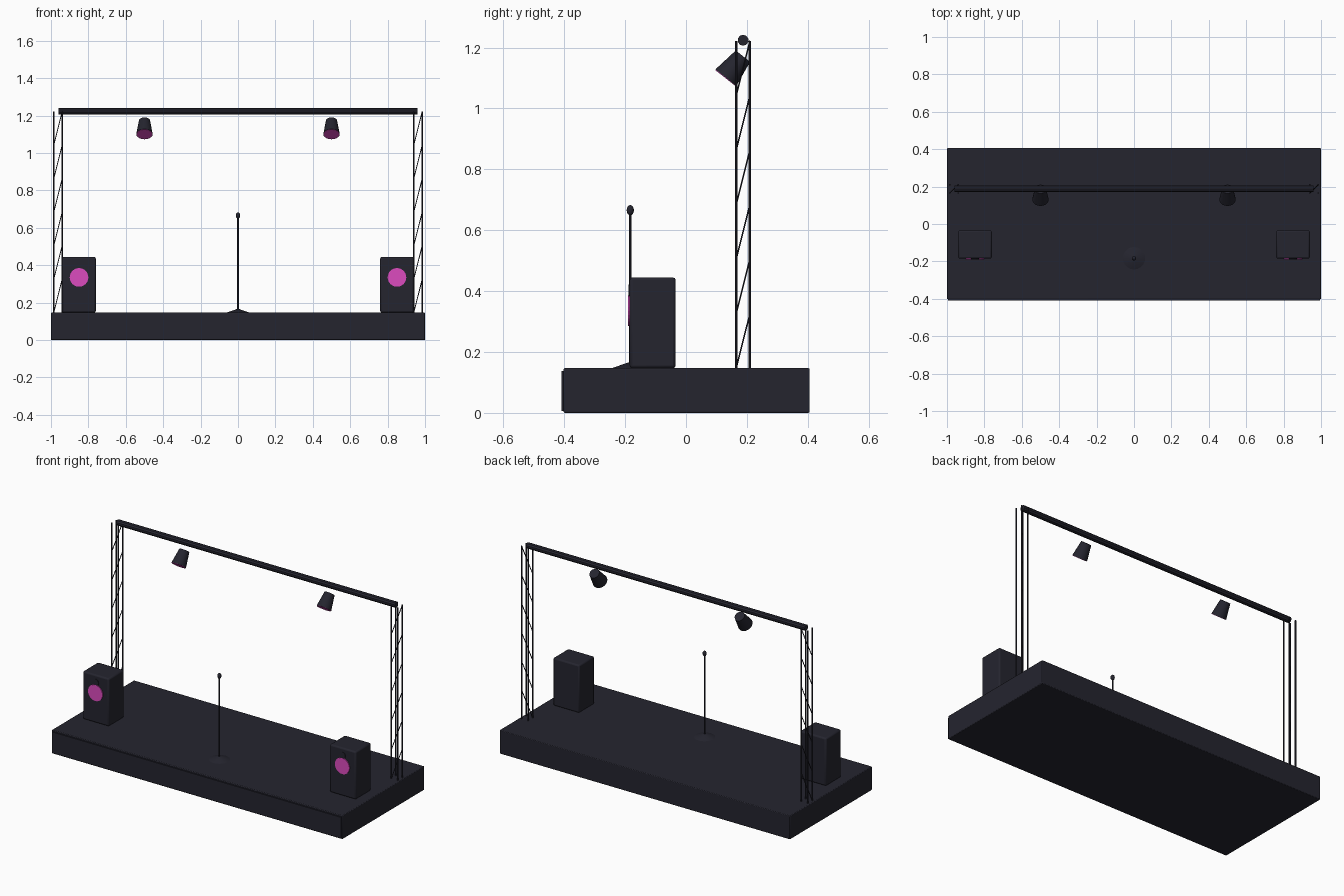
import bpy
import math
from mathutils import Vector

if "Cube" in bpy.data.objects:
    bpy.data.objects.remove(bpy.data.objects["Cube"], do_unlink=True)


def make_material(name, rgb):
    mat = bpy.data.materials.new(name)
    mat.use_nodes = True
    colour = (*rgb, 1.0)
    mat.diffuse_color = colour
    mat.node_tree.nodes["Principled BSDF"].inputs["Base Color"].default_value = colour
    return mat


dark = make_material("dark_charcoal", (0.018, 0.018, 0.028))
magenta = make_material("magenta", (0.72, 0.07, 0.52))


def finish(name, mat, smooth=False):
    obj = bpy.context.object
    obj.name = name
    obj.data.materials.append(mat)
    if smooth:
        bpy.ops.object.shade_smooth_by_angle(angle=math.radians(35))
    return obj


def box(name, low, high, mat, bevel=0.0):
    low, high = Vector(low), Vector(high)
    bpy.ops.mesh.primitive_cube_add(size=1, location=(low + high) / 2)
    obj = bpy.context.object
    obj.scale = high - low
    bpy.ops.object.transform_apply(location=False, rotation=False, scale=True)
    if bevel:
        mod = obj.modifiers.new("soft_edges", "BEVEL")
        mod.width = bevel
        mod.segments = 2
    return finish(name, mat, bool(bevel))


def rod(name, start, end, r1, mat, r2=None, sides=8, smooth=False):
    """Cylinder or tapered cone running between two points."""
    start, end = Vector(start), Vector(end)
    axis = end - start
    bpy.ops.mesh.primitive_cone_add(
        vertices=sides, radius1=r1, radius2=r1 if r2 is None else r2,
        depth=axis.length, location=(start + end) / 2,
        rotation=axis.to_track_quat("Z", "Y").to_euler())
    return finish(name, mat, smooth)


# Stage platform with a front fascia
deck = 0.147
box("stage_platform", (-1, -0.402, 0), (1, 0.406, deck), dark, 0.004)
box("stage_fascia", (-0.995, -0.409, 0.007), (0.995, -0.4, 0.138), dark)

# Lattice towers: four posts and diagonal braces through each bay
bays, top = 6, 1.222
bay = (top - deck) / bays
x_half, y_mid, y_half = 0.0225, 0.1875, 0.0225
for side, cx in (("right", -0.9625), ("left", 0.9625)):
    for sx in (-1, 1):
        for sy in (-1, 1):
            x, y = cx + sx * x_half, y_mid + sy * y_half
            rod(f"{side}_tower_post", (x, y, deck), (x, y, top), 0.0042, dark)
    for i in range(bays):
        z = deck + i * bay
        rod(f"{side}_tower_brace", (cx - x_half, y_mid - y_half, z),
            (cx + x_half, y_mid + y_half, z + bay), 0.0025, dark, sides=6)

# Overhead beam
rod("overhead_beam", (-0.96, y_mid, 1.224), (0.96, y_mid, 1.224), 0.018, dark, sides=10)

# Spotlights and speakers on both sides
for side, s in (("right", -1), ("left", 1)):
    back = Vector((s * 0.5, 0.187, 1.172))
    front = Vector((s * 0.5, 0.131, 1.101))
    aim = (front - back).normalized()
    rod(f"{side}_spotlight", back, front, 0.030, dark, 0.044, 20, True)
    rod(f"{side}_spotlight_lens", front, front + aim * 0.002, 0.042, magenta, sides=20)

    x = s * 0.85
    box(f"{side}_speaker", (x - 0.09, -0.185, deck), (x + 0.09, -0.034, 0.445), dark, 0.009)
    rod(f"{side}_speaker_woofer", (x, -0.183, 0.335), (x, -0.190, 0.335),
        0.05, magenta, sides=24)
    rod(f"{side}_speaker_tweeter", (x, -0.183, 0.4), (x, -0.189, 0.4),
        0.021, dark, sides=16)

# Microphone on its stand
mic_y = -0.183
rod("microphone_base", (0, mic_y, deck), (0, mic_y, 0.166), 0.06, dark, 0.006, 20, True)
rod("microphone_pole", (0, mic_y, 0.15), (0, mic_y, 0.66), 0.0045, dark)
bpy.ops.mesh.primitive_uv_sphere_add(segments=12, ring_count=8, radius=0.012,
                                     location=(0, mic_y, 0.666))
bpy.context.object.scale.z = 1.4
finish("microphone_head", dark, True)
